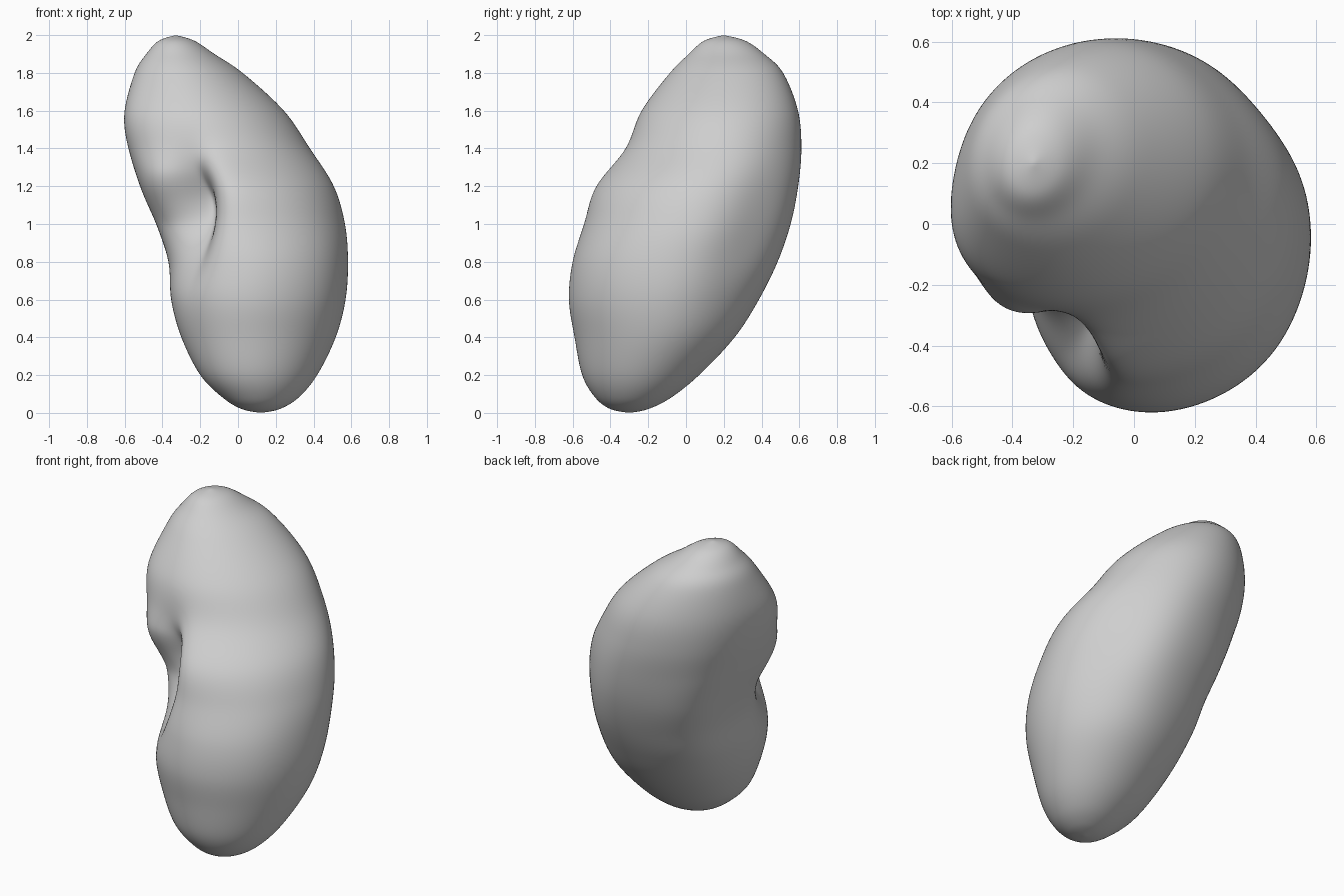
import bpy, bmesh, math

if "Cube" in bpy.data.objects:
    bpy.data.objects.remove(bpy.data.objects["Cube"])

# Horizontal sections: height, centre x, centre y, half width x, half width y
SECTIONS = [
    (0.00, 0.12, -0.30, 0.00, 0.00), (0.02, 0.12, -0.30, 0.10, 0.10),
    (0.08, 0.12, -0.28, 0.20, 0.20), (0.20, 0.11, -0.24, 0.31, 0.31),
    (0.40, 0.11, -0.165, 0.41, 0.425), (0.60, 0.11, -0.115, 0.465, 0.505),
    (0.80, 0.11, -0.055, 0.48, 0.545), (1.00, 0.07, 0.01, 0.505, 0.55),
    (1.20, 0.00, 0.06, 0.515, 0.54), (1.40, -0.09, 0.145, 0.475, 0.47),
    (1.60, -0.17, 0.18, 0.415, 0.415), (1.80, -0.26, 0.215, 0.285, 0.30),
    (1.90, -0.305, 0.215, 0.18, 0.20), (1.97, -0.325, 0.205, 0.095, 0.11),
    (2.00, -0.33, 0.20, 0.00, 0.00),
]
# Broad swellings: amount, direction, angular spread, height, height spread
SWELLS = [
    (-0.11, 45, 30, 0.95, 0.50),    # flatter outer curve
    (0.13, 135, 28, 0.85, 0.42),    # fuller back
    (0.09, 213, 26, 1.52, 0.24),    # upper lobe over the hollow
    (0.03, 315, 28, 0.80, 0.40),    # fuller face
]
SIDES, STEPS = 160, 10


def spline(p0, p1, p2, p3, t):
    return [0.5 * (2 * b + (c - a) * t + (2 * a - 5 * b + 4 * c - d) * t * t
                   + (3 * b - a - 3 * c + d) * t ** 3)
            for a, b, c, d in zip(p0, p1, p2, p3)]


def bell(value, middle, spread):
    return math.exp(-((value - middle) / spread) ** 2)


def swell(deg, z):
    return 1 + sum(amount * bell((deg - way + 180) % 360 - 180, 0, wide) * bell(z, mid, tall)
                   for amount, way, wide, mid, tall in SWELLS)


def notch(deg, z):
    """Depth of the hollow on the front left side, as a share of the radius."""
    middle = 235 + 40 * (z - 1.0)
    left = 26 if z < 1.0 else max(15, 26 - 40 * (z - 1.0))
    across = bell(deg, middle, left if deg < middle else 12)
    return 0.46 * across * bell(z, 1.12, 0.20 if z > 1.12 else 0.30)


def ring(z, cx, cy, hx, hy):
    a, b = math.sqrt(1.12), math.sqrt(0.88)   # stretched along the x = y diagonal
    pts = []
    for i in range(SIDES):
        t = 2 * math.pi * i / SIDES
        u, v = a * math.cos(t), b * math.sin(t)
        x, y = hx * (u - v) / math.sqrt(2), hy * (u + v) / math.sqrt(2)
        deg = math.degrees(math.atan2(y, x)) % 360
        k = swell(deg, z) * (1 - notch(deg, z))
        pts.append((cx + x * k, cy + y * k, z))
    return pts


# Bean-shaped body lofted through the sections
rows = []
last = len(SECTIONS) - 1
for s in range(last):
    p = [SECTIONS[min(max(s + d, 0), last)] for d in (-1, 0, 1, 2)]
    rows += [spline(*p, j / STEPS) for j in range(STEPS)]
rows = rows[1:]

bm = bmesh.new()
loops = [[bm.verts.new(c) for c in ring(*r)] for r in rows]
for lo, hi in zip(loops, loops[1:]):
    for i in range(SIDES):
        j = (i + 1) % SIDES
        bm.faces.new((lo[i], lo[j], hi[j], hi[i]))
for loop, tip in ((loops[0], SECTIONS[0]), (loops[-1], SECTIONS[-1])):
    pole = bm.verts.new((tip[1], tip[2], tip[0]))
    for i in range(SIDES):
        bm.faces.new((loop[i], loop[(i + 1) % SIDES], pole))
bmesh.ops.recalc_face_normals(bm, faces=bm.faces)
mesh = bpy.data.meshes.new("bean_body")
bm.to_mesh(mesh)
bm.free()
mesh.shade_smooth()
body = bpy.data.objects.new("bean_body", mesh)
bpy.context.collection.objects.link(body)

# Soften the loft
soften = body.modifiers.new("soften", 'SMOOTH')
soften.factor, soften.iterations = 0.5, 8

grey = bpy.data.materials.new("light grey")
grey.diffuse_color = (0.62, 0.62, 0.62, 1)
grey.use_nodes = True
grey.node_tree.nodes["Principled BSDF"].inputs["Base Color"].default_value = grey.diffuse_color
mesh.materials.append(grey)
